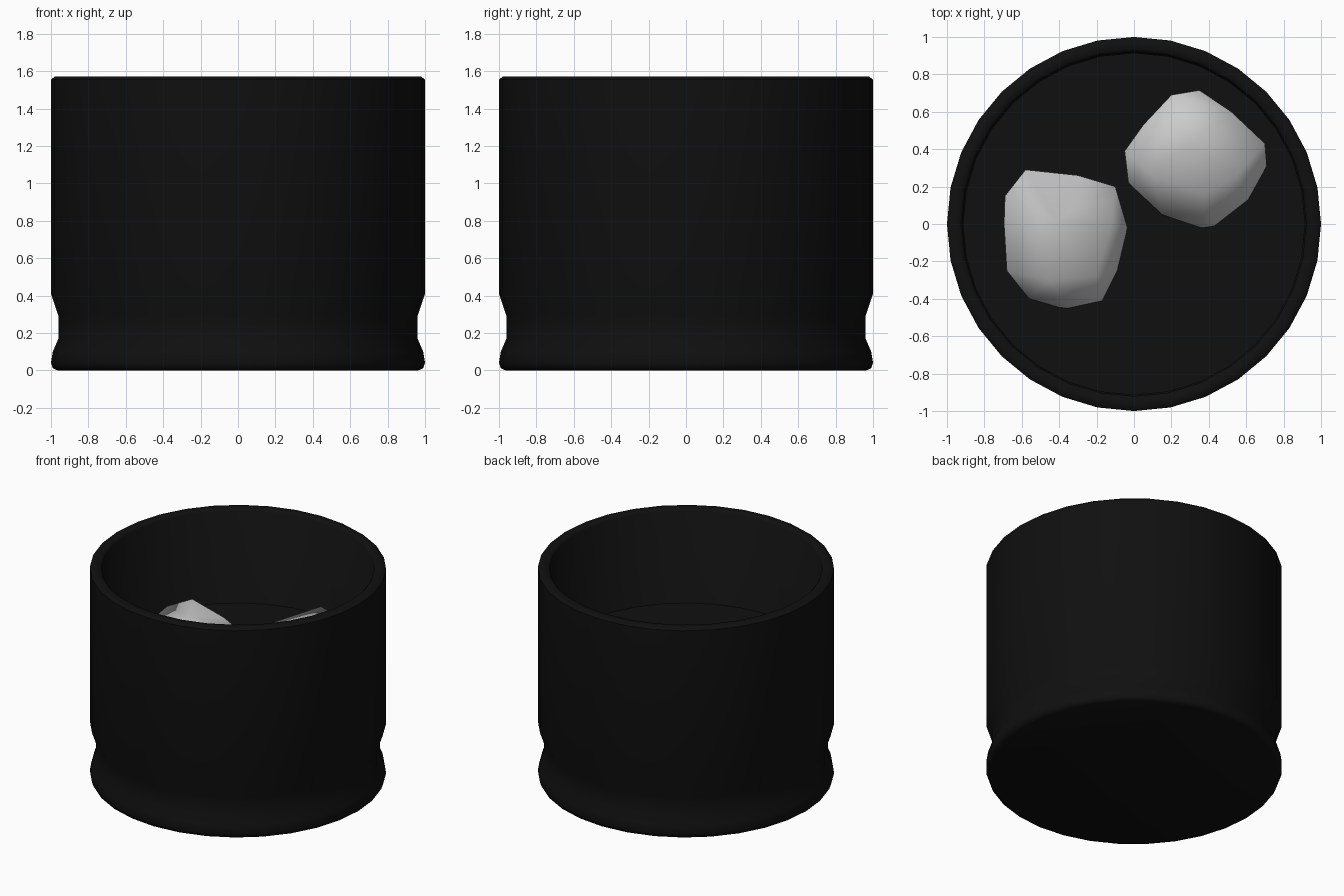
import bpy, bmesh, math

if "Cube" in bpy.data.objects:
    bpy.data.objects.remove(bpy.data.objects["Cube"])

SIDES = 32
black = bpy.data.materials.new("black_glass")
black.diffuse_color = (0.005, 0.005, 0.005, 1)
black.use_nodes = True
black.node_tree.nodes["Principled BSDF"].inputs["Base Color"].default_value = black.diffuse_color


def finish(name, bm, angle, mat=None):
    bmesh.ops.recalc_face_normals(bm, faces=bm.faces)
    me = bpy.data.meshes.new(name)
    bm.to_mesh(me)
    bm.free()
    ob = bpy.data.objects.new(name, me)
    bpy.context.collection.objects.link(ob)
    if mat:
        me.materials.append(mat)
    bpy.ops.object.select_all(action='DESELECT')
    ob.select_set(True)
    bpy.context.view_layer.objects.active = ob
    bpy.ops.object.shade_smooth_by_angle(angle=math.radians(angle))
    return ob


def lathe(name, profile, mat):
    """Revolve an (r, z) profile that starts and ends on the axis."""
    bm = bmesh.new()
    vs = [bm.verts.new((r, 0, z)) for r, z in profile]
    es = [bm.edges.new(p) for p in zip(vs, vs[1:])]
    bmesh.ops.spin(bm, geom=vs + es, cent=(0, 0, 0), axis=(0, 0, 1),
                   angle=math.tau, steps=SIDES, use_duplicate=False)
    bmesh.ops.remove_doubles(bm, verts=bm.verts, dist=1e-4)
    return finish(name, bm, 50, mat)


def ice(name, outline, top, low):
    """Rounded lump: a convex hull of its widest outline, its top and a smaller base."""
    cx = sum(p[0] for p in outline) / len(outline)
    cy = sum(p[1] for p in outline) / len(outline)
    pts = list(outline) + list(top)
    pts += [(x, y, 0.62) for x, y, z in outline]
    pts += [(cx + (x - cx) * 0.75, cy + (y - cy) * 0.75, low) for x, y, z in outline]
    bm = bmesh.new()
    for p in pts:
        bm.verts.new(p)
    res = bmesh.ops.convex_hull(bm, input=bm.verts)
    loose = {v for v in res["geom_interior"] if isinstance(v, bmesh.types.BMVert)}
    bmesh.ops.delete(bm, geom=list(loose), context='VERTS')
    return finish(name, bm, 75)


# Tumbler: foot, waist, straight wall, thick rim and inner floor
lathe("glass", [(0, 0), (0.965, 0), (0.99, 0.012), (1, 0.04), (0.99, 0.10),
                (0.96, 0.17), (0.96, 0.29), (1, 0.41), (1, 1.555),
                (0.98, 1.57), (0.935, 1.57), (0.92, 1.555), (0.92, 0.48),
                (0.88, 0.43), (0, 0.43)], black)

# Drink filling the tumbler
lathe("drink", [(0, 0.44), (0.87, 0.44), (0.915, 0.49), (0.915, 0.87), (0, 0.87)], black)

# Two ice lumps floating in the drink
ice("ice_left",
    [(-.58, .29, 1.06), (-.30, .26, 1.01), (-.10, .20, .97), (-.035, -.02, .88),
     (-.09, -.25, .87), (-.17, -.41, .87), (-.35, -.46, .86), (-.56, -.40, .90),
     (-.68, -.25, .96), (-.695, 0, 1.0), (-.69, .15, 1.03)],
    [(-.42, .02, 1.08), (-.12, 0, 1.0), (-.20, -.28, .99), (-.45, -.30, 1.03)], 0.48)
ice("ice_right",
    [(.20, .69, 1.06), (.35, .715, 1.0), (.52, .60, .98), (.70, .43, .95),
     (.71, .31, .88), (.61, .13, .87), (.43, -.01, .87), (.36, -.02, .87),
     (.15, .05, .88), (-.03, .22, .92), (-.05, .39, .97), (.05, .53, 1.0)],
    [(.28, .42, 1.08), (.10, .26, 1.03), (.38, .16, 1.01), (.55, .26, 1.0)], 0.48)
